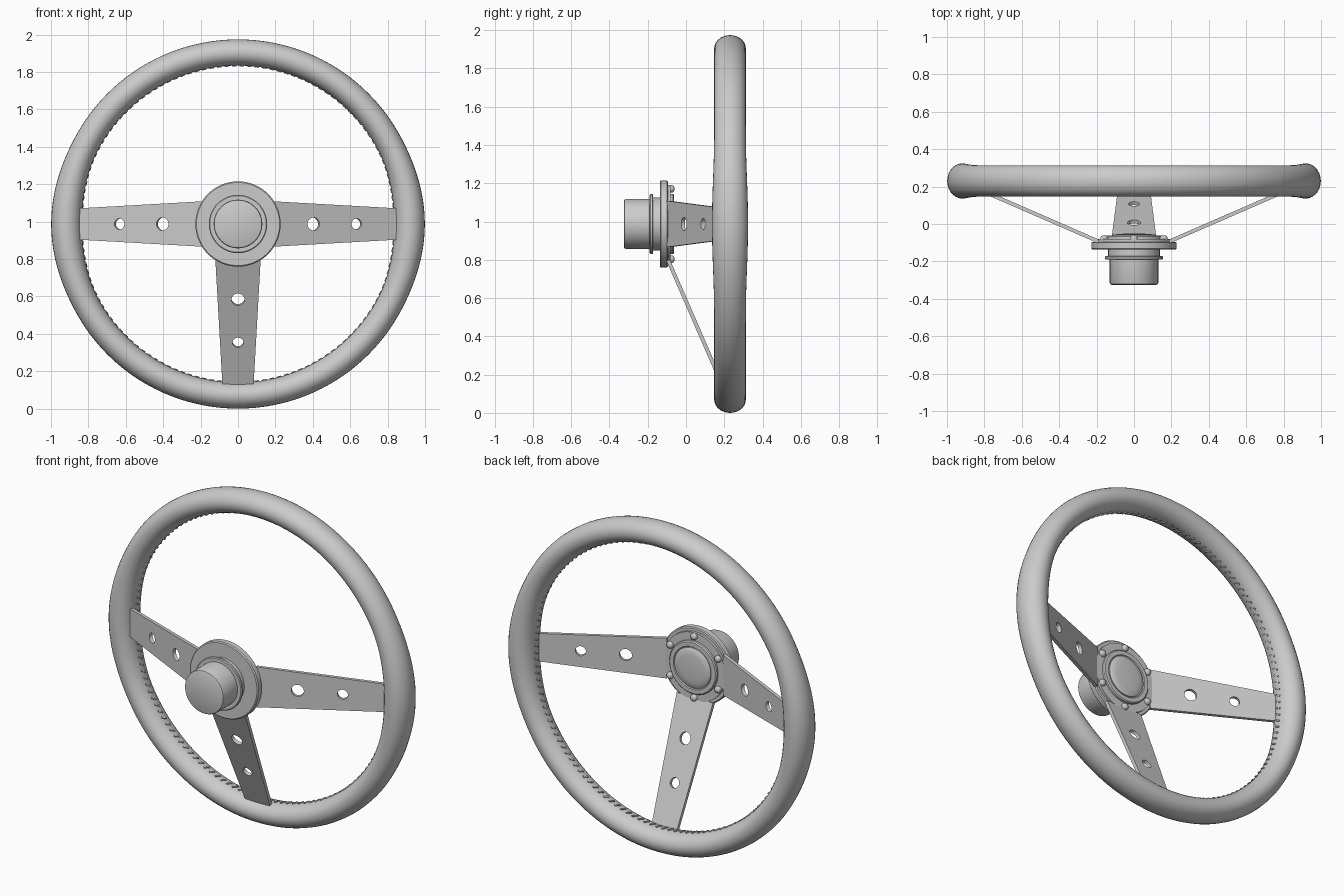
import bpy, bmesh, math
from mathutils import Matrix, Vector

if "Cube" in bpy.data.objects:
    bpy.data.objects.remove(bpy.data.objects["Cube"])

CZ = 0.987           # height of the wheel axis
RIM_R, RIM_Y = 0.917, 0.23


def finish(bm, name, angle=35):
    bmesh.ops.remove_doubles(bm, verts=bm.verts, dist=1e-5)
    bmesh.ops.recalc_face_normals(bm, faces=bm.faces)
    me = bpy.data.meshes.new(name)
    bm.to_mesh(me)
    bm.free()
    ob = bpy.data.objects.new(name, me)
    bpy.context.collection.objects.link(ob)
    smooth(ob, angle)
    return ob


def smooth(ob, angle=35):
    bpy.ops.object.select_all(action='DESELECT')
    ob.select_set(True)
    bpy.context.view_layer.objects.active = ob
    bpy.ops.object.shade_smooth_by_angle(angle=math.radians(angle))


def bridge_rings(bm, rings, closed):
    n = len(rings[0])
    for i in range(len(rings) if closed else len(rings) - 1):
        a, b = rings[i], rings[(i + 1) % len(rings)]
        for j in range(n):
            k = (j + 1) % n
            bm.faces.new((a[j], a[k], b[k], b[j]))


def lathe(name, profile, x=0.0, z=CZ, seg=64):
    """Revolve (radius, y) points around an axis parallel to y."""
    bm = bmesh.new()
    rings = [[bm.verts.new((x + r * math.cos(2 * math.pi * j / seg), y,
                            z + r * math.sin(2 * math.pi * j / seg)))
              for j in range(seg)] for r, y in profile]
    bridge_rings(bm, rings, False)
    return finish(bm, name)


def grip_scale(t):
    """Rim swells slightly at the three and nine o'clock grips."""
    d = abs(math.asin(max(-1, min(1, math.sin(t)))))
    lim = math.radians(30)
    return 1 + (0.17 * math.cos(d / lim * math.pi / 2) ** 2 if d < lim else 0)


# Rim: elliptical section swept round a circle
bm = bmesh.new()
rings = []
for i in range(160):
    t = 2 * math.pi * i / 160
    g = grip_scale(t)
    a, b = 0.07 * g, 0.083 * (1 + (g - 1) * 0.8)
    ring = []
    for j in range(28):
        p = 2 * math.pi * j / 28
        r = RIM_R + a * math.cos(p)
        ring.append(bm.verts.new((r * math.cos(t), RIM_Y + b * math.sin(p),
                                  CZ + r * math.sin(t))))
    rings.append(ring)
bridge_rings(bm, rings, True)
finish(bm, "rim", 60)

# Stitching along the inside of the rim
bm = bmesh.new()
COUNT = 132
for i in range(COUNT):
    t = 2 * math.pi * (i + 0.5) / COUNT
    r = RIM_R - 0.07 * grip_scale(t)
    m = (Matrix.Translation((r * math.cos(t), RIM_Y, CZ + r * math.sin(t)))
         @ Matrix.Rotation(-t, 4, 'Y') @ Matrix.Rotation(math.radians(30), 4, 'X')
         @ Matrix.Diagonal((0.009, 0.034, 0.009, 1)))
    bmesh.ops.create_cube(bm, size=1, matrix=m)
finish(bm, "rim_stitching")


# Spokes: tapered flat bars with two round holes, sloping back to the rim
def add_loop(cu, pts):
    sp = cu.splines.new('POLY')
    sp.points.add(len(pts) - 1)
    for q, (x, y) in zip(sp.points, pts):
        q.co = (x, y, 0, 1)
    sp.use_cyclic_u = True


def spoke(name, ang):
    slope = math.atan2(0.245, 0.563)
    c = math.cos(slope)
    cu = bpy.data.curves.new(name, 'CURVE')
    cu.dimensions = '2D'
    cu.fill_mode = 'BOTH'
    cu.extrude = 0.01
    end = (0.88 - 0.19) / c
    add_loop(cu, [(0, -0.121), (end, -0.082), (end, 0.082), (0, 0.121)])
    for r, rad in ((0.4, 0.035), (0.63, 0.029)):
        add_loop(cu, [((r - 0.19) / c + rad * math.cos(2 * math.pi * k / 32),
                       rad * math.sin(2 * math.pi * k / 32)) for k in range(32)])
    ob = bpy.data.objects.new(name, cu)
    bpy.context.collection.objects.link(ob)
    u = Vector((math.cos(ang), 0, math.sin(ang)))
    d = u * c + Vector((0, math.sin(slope), 0))
    w = Vector((-math.sin(ang), 0, math.cos(ang)))
    m = Matrix((d, w, d.cross(w))).transposed().to_4x4()
    m.translation = u * 0.19 + Vector((0, -0.093, CZ))
    ob.matrix_world = m
    bpy.ops.object.select_all(action='DESELECT')
    ob.select_set(True)
    bpy.context.view_layer.objects.active = ob
    bpy.ops.object.convert(target='MESH')
    smooth(bpy.context.view_layer.objects.active)


for name, deg in (("spoke_right", 0), ("spoke_left", 180), ("spoke_bottom", 270)):
    spoke(name, math.radians(deg))

# Hub: mounting disc, spoke centre plate, flange and column boss
lathe("hub_disc", [(0, -0.137), (0.222, -0.137), (0.228, -0.131),
                   (0.228, -0.1), (0.222, -0.095), (0, -0.095)])
lathe("spoke_centre_plate", [(0, -0.1), (0.205, -0.1), (0.205, -0.08), (0, -0.08)])
lathe("hub_sleeve", [(0, -0.19), (0.138, -0.19), (0.138, -0.13), (0, -0.13)])
lathe("hub_flange", [(0, -0.19), (0.151, -0.19), (0.156, -0.186),
                     (0.156, -0.176), (0.151, -0.172), (0, -0.172)])
lathe("column_boss", [(0, -0.325), (0.121, -0.325), (0.127, -0.322),
                      (0.13, -0.315), (0.13, -0.17), (0, -0.17)])

# Centre button with a retaining ring on the driver's side
lathe("button_ring", [(0, -0.085), (0.158, -0.085), (0.158, -0.068),
                      (0.152, -0.062), (0.128, -0.062), (0.124, -0.068), (0, -0.068)])
lathe("centre_button", [(0.12, -0.075), (0.12, -0.063), (0.112, -0.057),
                        (0.08, -0.053), (0.04, -0.051), (0, -0.05)])

# Six round-headed bolts
for i in range(6):
    t = math.radians(90 + 60 * i)
    lathe("hub_bolt", [(0.02, -0.085), (0.02, -0.072), (0.016, -0.065),
                       (0.009, -0.061), (0, -0.06)],
          x=0.184 * math.cos(t), z=CZ + 0.184 * math.sin(t), seg=16)
